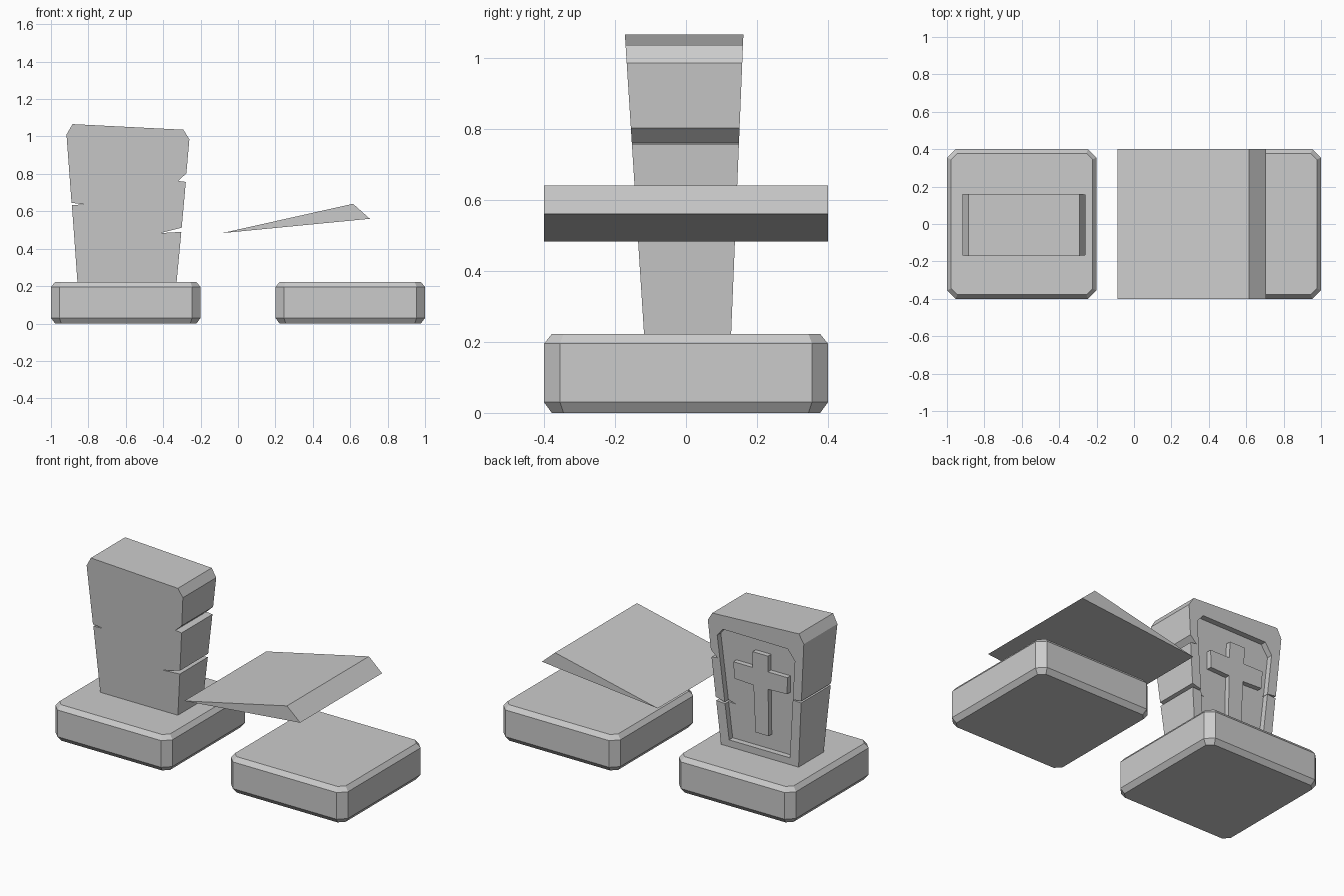
import bpy, bmesh

if "Cube" in bpy.data.objects:
    bpy.data.objects.remove(bpy.data.objects["Cube"])


def finish(name, bm):
    bmesh.ops.recalc_face_normals(bm, faces=bm.faces)
    me = bpy.data.meshes.new(name)
    bm.to_mesh(me)
    bm.free()
    ob = bpy.data.objects.new(name, me)
    bpy.context.collection.objects.link(ob)
    return ob


def loft(name, rings):
    """Closed solid through a list of equal-length point rings."""
    bm = bmesh.new()
    vs = [[bm.verts.new(p) for p in r] for r in rings]
    n = len(vs[0])
    for a, b in zip(vs, vs[1:]):
        for i in range(n):
            j = (i + 1) % n
            bm.faces.new((a[i], a[j], b[j], b[i]))
    bm.faces.new(vs[0])
    bm.faces.new(vs[-1])
    return finish(name, bm)


def prism(name, profile, y0, y1):
    """x-z profile extruded between two depth functions of z."""
    return loft(name, [[(x, f(z), z) for x, z in profile] for f in (y0, y1)])


# Chamfered plinths
def octagon(cx, h, c, z):
    k = h - c
    pts = [(h, -k), (h, k), (k, h), (-k, h), (-h, k), (-h, -k), (-k, -h), (k, -h)]
    return [(cx + x, y, z) for x, y in pts]


for name, cx in (("left_plinth", -0.6), ("right_plinth", 0.6)):
    loft(name, [octagon(cx, h, c, z) for h, c, z in
                ((0.378, 0.033, 0), (0.4, 0.045, 0.03),
                 (0.4, 0.045, 0.195), (0.378, 0.033, 0.222))])


# Headstone leans outward on both faces and has cracks in its edges
def front(z):
    return -0.118 - 0.064 * (z - 0.22)


def back(z):
    return 0.127 + 0.041 * (z - 0.22)


stone = prism("headstone", [
    (-0.858, 0.215), (-0.888, 0.633), (-0.82, 0.637), (-0.89, 0.645),
    (-0.917, 1.01), (-0.885, 1.066), (-0.292, 1.036), (-0.26, 0.985),
    (-0.276, 0.803), (-0.32, 0.762), (-0.279, 0.757), (-0.301, 0.512),
    (-0.418, 0.483), (-0.303, 0.49), (-0.329, 0.215)], front, back)

# Recessed panel on the back
cutter = prism("panel_cutter", [
    (-0.80, 0.265), (-0.852, 0.885), (-0.805, 0.95), (-0.362, 0.953),
    (-0.322, 0.905), (-0.385, 0.265)],
    lambda z: back(z) - 0.035, lambda z: back(z) + 0.1)
cutter.hide_render = True
cutter.hide_set(True)
mod = stone.modifiers.new("panel", 'BOOLEAN')
mod.operation = 'DIFFERENCE'
mod.solver = 'EXACT'
mod.object = cutter

# Raised cross inside the panel
prism("cross", [
    (-0.655, 0.36), (-0.66, 0.655), (-0.79, 0.66), (-0.795, 0.765),
    (-0.662, 0.765), (-0.665, 0.865), (-0.56, 0.865), (-0.558, 0.765),
    (-0.425, 0.765), (-0.43, 0.66), (-0.56, 0.655), (-0.565, 0.36)],
    lambda z: back(z) - 0.045, lambda z: back(z) - 0.004)

# Broken slab
prism("slab_wedge", [(-0.087, 0.483), (0.705, 0.56), (0.615, 0.64)],
      lambda z: -0.4, lambda z: 0.4)
